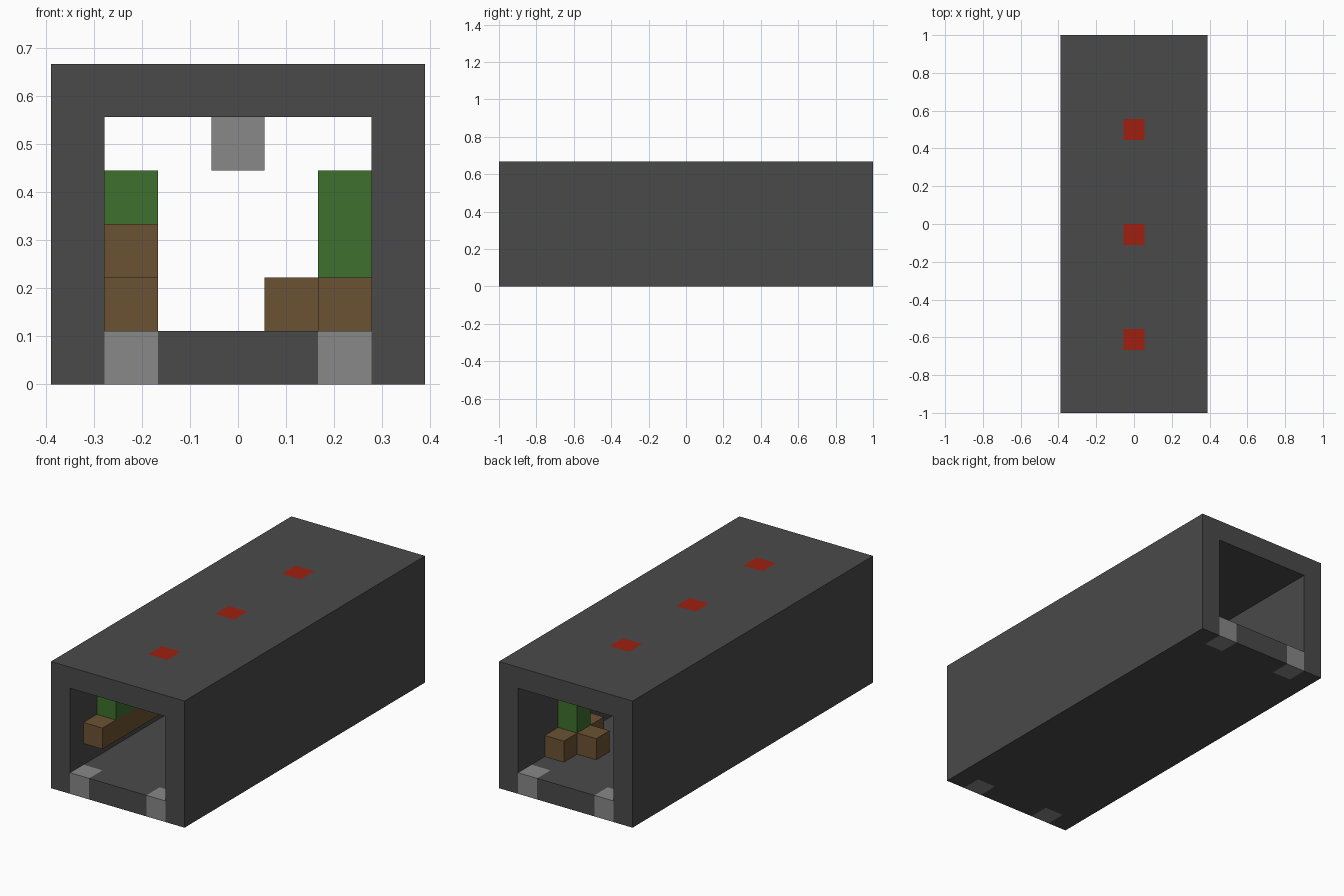
import bpy
import bmesh
from itertools import product
from mathutils import Vector

cube = bpy.data.objects.get("Cube")
if cube:
    bpy.data.objects.remove(cube, do_unlink=True)

UNIT = 1 / 9
WIDTH, LENGTH, HEIGHT = 7, 18, 6


def material(name, color):
    mat = bpy.data.materials.new(name)
    mat.use_nodes = True
    rgba = (*color, 1)
    mat.diffuse_color = rgba
    mat.node_tree.nodes["Principled BSDF"].inputs["Base Color"].default_value = rgba
    return mat


dark = material("dark stone", (0.068, 0.068, 0.068))
grey = material("light grey", (0.246, 0.246, 0.246))
brown = material("brown wood", (0.147, 0.084, 0.033))
green = material("leaf green", (0.047, 0.162, 0.026))
red = material("lamp red", (0.342, 0.0144, 0.0052))


def box(x, y, z):
    """Cells of a block given as index ranges."""
    return set(product(range(*x), range(*y), range(*z)))


# Corner blocks flush in the floor at both mouths
corners = {(i, j, 0) for i in (1, 5) for j in (0, LENGTH - 1)}

# Red blocks flush in the roof, each with a lamp hanging below
caps = {(3, j, 5) for j in (3, 8, 13)}
lamps = {(i, j, k - 1) for i, j, k in caps}

# Square tunnel with open ends
shell = box((0, WIDTH), (0, LENGTH), (0, HEIGHT))
shell -= box((1, WIDTH - 1), (0, LENGTH), (1, HEIGHT - 1))
shell -= corners | caps

# Wall ledge that steps down, with a hedge on it
ledge = box((1, 2), (1, 8), (2, 3)) | box((1, 2), (8, 10), (1, 2))
hedge = box((1, 2), (2, 5), (3, 4))

# Upright plant with roots spreading around its foot
roots = box((5, 6), (13, 16), (1, 2)) | {(4, 14, 1)}
plant = box((5, 6), (14, 15), (2, 4))

parts = [
    ("tunnel_shell", shell, dark),
    ("corner_blocks", corners, grey),
    ("roof_caps", caps, red),
    ("ceiling_lamps", lamps, grey),
    ("wall_ledge", ledge, brown),
    ("ledge_hedge", hedge, green),
    ("plant_roots", roots, brown),
    ("plant_stem", plant, green),
]
solid = set().union(*(cells for _, cells, _ in parts))


def build(name, cells, mat):
    """Mesh the exposed sides of the cells, leaving out buried faces."""
    bm = bmesh.new()
    for cell in sorted(cells):
        center = Vector(cell) + Vector((0.5, 0.5, 0.5))
        for axis, sign in product(range(3), (-1, 1)):
            normal = Vector((0, 0, 0))
            normal[axis] = sign
            if tuple(int(c + n) for c, n in zip(cell, normal)) in solid:
                continue
            u = Vector((0, 0, 0))
            u[(axis + 1) % 3] = 0.5
            v = normal.cross(u)
            mid = center + normal * 0.5
            bm.faces.new([bm.verts.new(mid + a * u + b * v)
                          for a, b in ((-1, -1), (1, -1), (1, 1), (-1, 1))])
    bmesh.ops.remove_doubles(bm, verts=bm.verts, dist=0.001)
    for vert in bm.verts:
        vert.co = (vert.co - Vector((WIDTH / 2, LENGTH / 2, 0))) * UNIT
    mesh = bpy.data.meshes.new(name)
    bm.to_mesh(mesh)
    bm.free()
    mesh.materials.append(mat)
    bpy.context.collection.objects.link(bpy.data.objects.new(name, mesh))


for part in parts:
    build(*part)
